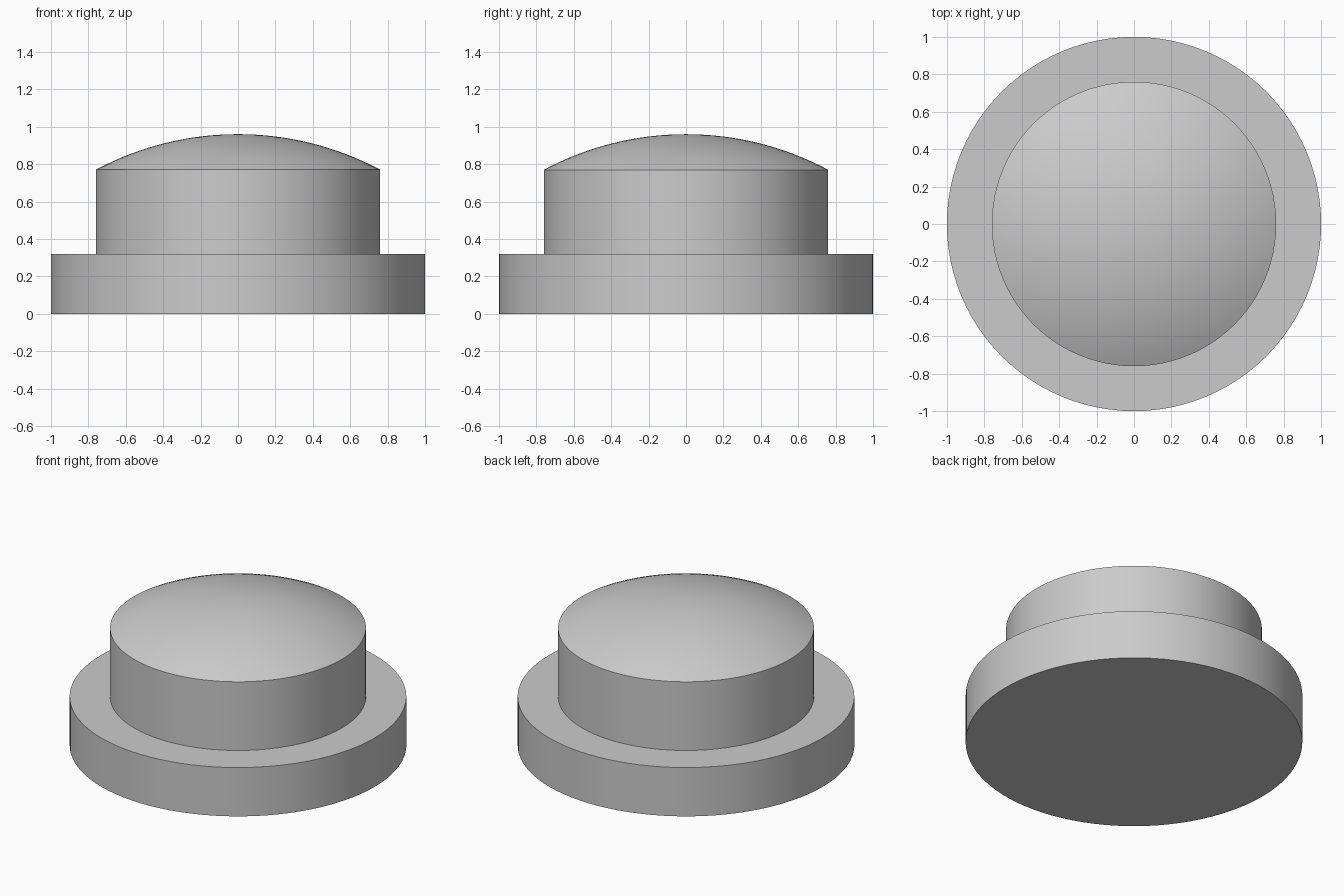
import bpy
import bmesh
from math import asin, sin, cos, pi, radians

cube = bpy.data.objects.get("Cube")
if cube:
    bpy.data.objects.remove(cube, do_unlink=True)

SEGMENTS = 96
BASE_R, BASE_TOP = 1.0, 0.32
BODY_R, BODY_TOP = 0.76, 0.77
PEAK = 0.96

grey = bpy.data.materials.new("plain grey")
grey.use_nodes = True
colour = (0.6, 0.6, 0.6, 1)
grey.diffuse_color = colour
grey.node_tree.nodes["Principled BSDF"].inputs["Base Color"].default_value = colour


def lathe(name, profile):
    """Spin a (radius, height) profile, starting and ending on the axis."""
    bm = bmesh.new()
    verts = [bm.verts.new((r, 0, z)) for r, z in profile]
    edges = [bm.edges.new(pair) for pair in zip(verts, verts[1:])]
    bmesh.ops.spin(bm, geom=verts + edges, cent=(0, 0, 0), axis=(0, 0, 1),
                   angle=2 * pi, steps=SEGMENTS)
    bmesh.ops.remove_doubles(bm, verts=bm.verts, dist=1e-5)
    bmesh.ops.recalc_face_normals(bm, faces=bm.faces)
    mesh = bpy.data.meshes.new(name)
    bm.to_mesh(mesh)
    bm.free()
    mesh.materials.append(grey)
    obj = bpy.data.objects.new(name, mesh)
    bpy.context.collection.objects.link(obj)
    bpy.ops.object.select_all(action="DESELECT")
    obj.select_set(True)
    bpy.context.view_layer.objects.active = obj
    bpy.ops.object.shade_smooth_by_angle(angle=radians(20))
    return obj


# Domed cap: circular arc from the rim up to the peak
rise = PEAK - BODY_TOP
sphere_r = (BODY_R ** 2 + rise ** 2) / (2 * rise)
sweep = asin(BODY_R / sphere_r)
steps = 16
dome = []
for i in range(steps + 1):
    a = sweep * (1 - i / steps)
    dome.append((sphere_r * sin(a), PEAK - sphere_r * (1 - cos(a))))

# Wide base disc, then the button body continuing into the dome, as one shell
lathe("domed_button", [(0, 0), (BASE_R, 0), (BASE_R, BASE_TOP),
                       (BODY_R, BASE_TOP)] + dome)
